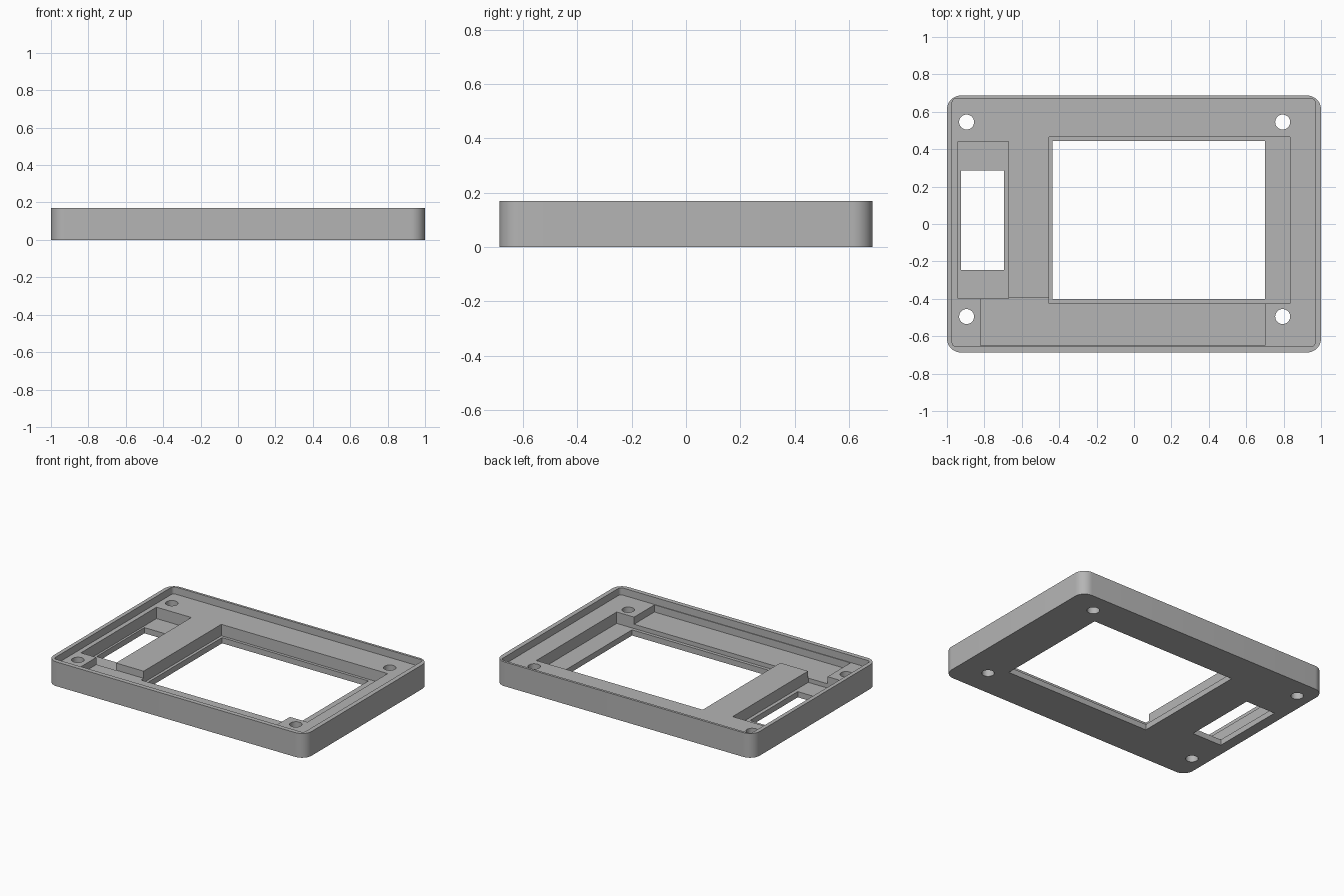
import bpy, bmesh, math

cube = bpy.data.objects.get("Cube")
if cube:
    bpy.data.objects.remove(cube, do_unlink=True)

HEIGHT = 0.17   # full height of the bezel
DECK = 0.12     # floor inside the rim
CHANNEL = 0.07  # floor of the cable channel
LEDGE = 0.04    # floor of the two component pockets

grey = bpy.data.materials.new("light_grey_plastic")
grey.use_nodes = True
color = (0.46, 0.46, 0.46, 1)
grey.diffuse_color = color
grey.node_tree.nodes["Principled BSDF"].inputs["Base Color"].default_value = color


def prism(name, outline, z0, z1):
    """Closed solid made by extruding a counter-clockwise outline."""
    bm = bmesh.new()
    face = bm.faces.new([bm.verts.new((x, y, z0)) for x, y in outline])
    top = bmesh.ops.extrude_face_region(bm, geom=[face])["geom"]
    for v in top:
        if isinstance(v, bmesh.types.BMVert):
            v.co.z = z1
    bmesh.ops.recalc_face_normals(bm, faces=bm.faces)
    mesh = bpy.data.meshes.new(name)
    bm.to_mesh(mesh)
    bm.free()
    mesh.materials.append(grey)
    obj = bpy.data.objects.new(name, mesh)
    bpy.context.collection.objects.link(obj)
    return obj


def rectangle(x0, x1, y0, y1, radius=0, steps=10):
    """Rectangle outline, with rounded corners when a radius is given."""
    if not radius:
        return [(x0, y0), (x1, y0), (x1, y1), (x0, y1)]
    centres = [(x1 - radius, y1 - radius), (x0 + radius, y1 - radius),
               (x0 + radius, y0 + radius), (x1 - radius, y0 + radius)]
    points = []
    for i, (cx, cy) in enumerate(centres):
        for s in range(steps + 1):
            a = math.pi / 2 * (i + s / steps)
            points.append((cx + radius * math.cos(a), cy + radius * math.sin(a)))
    return points


def circle(cx, cy, radius, sides=32):
    return [(cx + radius * math.cos(2 * math.pi * i / sides),
             cy + radius * math.sin(2 * math.pi * i / sides)) for i in range(sides)]


def cut(target, outline, z0, z1):
    """Subtract an extruded outline from the target and discard the cutter."""
    cutter = prism("cutter", outline, z0, z1)
    cutter.hide_render = True
    mod = target.modifiers.new("cut", "BOOLEAN")
    mod.operation = "DIFFERENCE"
    mod.solver = "EXACT"
    mod.object = cutter
    bpy.context.view_layer.objects.active = target
    bpy.ops.object.modifier_apply(modifier=mod.name)
    mesh = cutter.data
    bpy.data.objects.remove(cutter, do_unlink=True)
    bpy.data.meshes.remove(mesh)


# Outer shell with rounded vertical corners
bezel = prism("display_bezel", rectangle(-1, 1, -0.687, 0.687, 0.075), 0, HEIGHT)

# Shallow recess that leaves the thin rim
cut(bezel, rectangle(-0.972, 0.968, -0.655, 0.67, 0.02, 4), DECK, 0.30)

# Cable channel joining the two pockets along the front
cut(bezel, rectangle(-0.82, 0.70, -0.65, -0.395), CHANNEL, 0.27)

# Pockets for the display and for the small side component
cut(bezel, rectangle(-0.455, 0.835, -0.425, 0.465), LEDGE, 0.25)
cut(bezel, rectangle(-0.94, -0.67, -0.397, 0.44), LEDGE, 0.24)

# Windows through the face plate
cut(bezel, rectangle(-0.435, 0.70, -0.402, 0.445), -0.1, 0.06)
cut(bezel, rectangle(-0.925, -0.695, -0.245, 0.285), -0.1, 0.06)

# Four screw holes
for x in (-0.895, 0.795):
    for y in (-0.495, 0.545):
        cut(bezel, circle(x, y, 0.04), -0.1, 0.22)

# Smooth the rounded corners and holes, keep the edges crisp
bpy.ops.object.select_all(action="DESELECT")
bezel.select_set(True)
bpy.context.view_layer.objects.active = bezel
bpy.ops.object.shade_smooth_by_angle(angle=math.radians(30))
